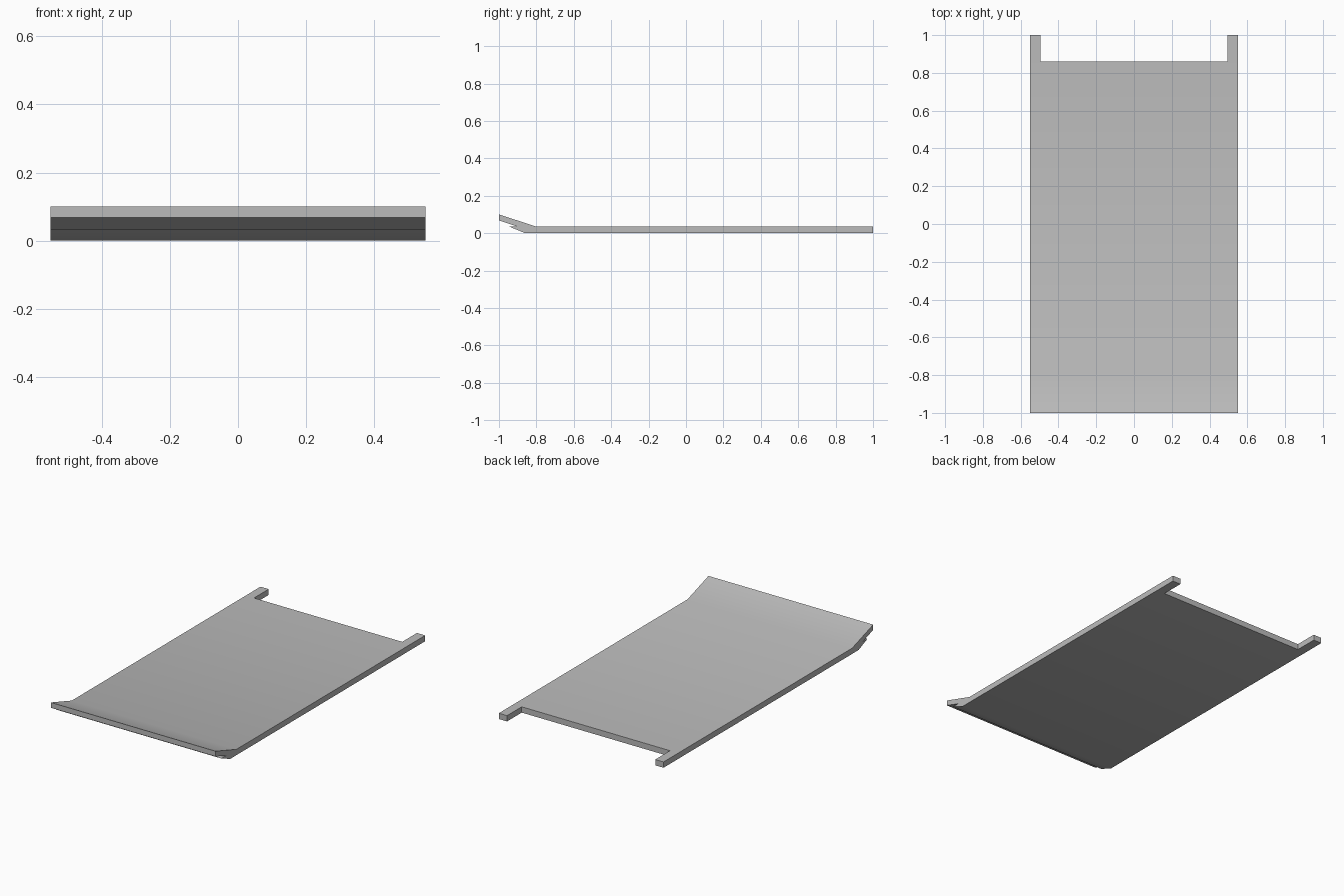
import bpy
import bmesh
import math

cube = bpy.data.objects.get("Cube")
if cube:
    bpy.data.objects.remove(cube, do_unlink=True)

HALF_WIDTH, ARM_WIDTH = 0.55, 0.055
BACK, ARM_END, THICK = 0.86, 1.0, 0.035

# One flat grey for the whole plate
grey = bpy.data.materials.new("plain_grey")
grey.use_nodes = True
colour = (0.5, 0.5, 0.5, 1)
grey.diffuse_color = colour
grey.node_tree.nodes["Principled BSDF"].inputs["Base Color"].default_value = colour

# Side profile (y, z): flat plate, raised front lip, small undercut below the lip
profile = [(BACK, 0), (BACK, THICK), (-0.8, THICK), (-1, 0.1),
           (-1, 0.068), (-0.9, THICK), (-0.945, THICK), (-0.86, 0)]
inner = HALF_WIDTH - ARM_WIDTH
stations = [-HALF_WIDTH, -inner, inner, HALF_WIDTH]

bm = bmesh.new()
rings = [[bm.verts.new((x, y, z)) for y, z in profile] for x in stations]
count = len(profile)
back_faces = []
for a, b in zip(rings, rings[1:]):
    for i in range(count):
        j = (i + 1) % count
        face = bm.faces.new((a[i], a[j], b[j], b[i]))
        if i == 0:
            back_faces.append(face)
bm.faces.new(rings[0])
bm.faces.new(rings[-1][::-1])

# Two arms grow from the back corners
for face in (back_faces[0], back_faces[-1]):
    result = bmesh.ops.extrude_discrete_faces(bm, faces=[face])
    for v in result["faces"][0].verts:
        v.co.y = ARM_END
bmesh.ops.remove_doubles(bm, verts=bm.verts[:], dist=0.0001)
bmesh.ops.recalc_face_normals(bm, faces=bm.faces[:])

mesh = bpy.data.meshes.new("ramp_plate")
bm.to_mesh(mesh)
bm.free()
mesh.materials.append(grey)
plate = bpy.data.objects.new("ramp_plate", mesh)
bpy.context.collection.objects.link(plate)

# Soft bend at the lip, crisp outer edges
bpy.ops.object.select_all(action="DESELECT")
plate.select_set(True)
bpy.context.view_layer.objects.active = plate
bpy.ops.object.shade_smooth_by_angle(angle=math.radians(30))
